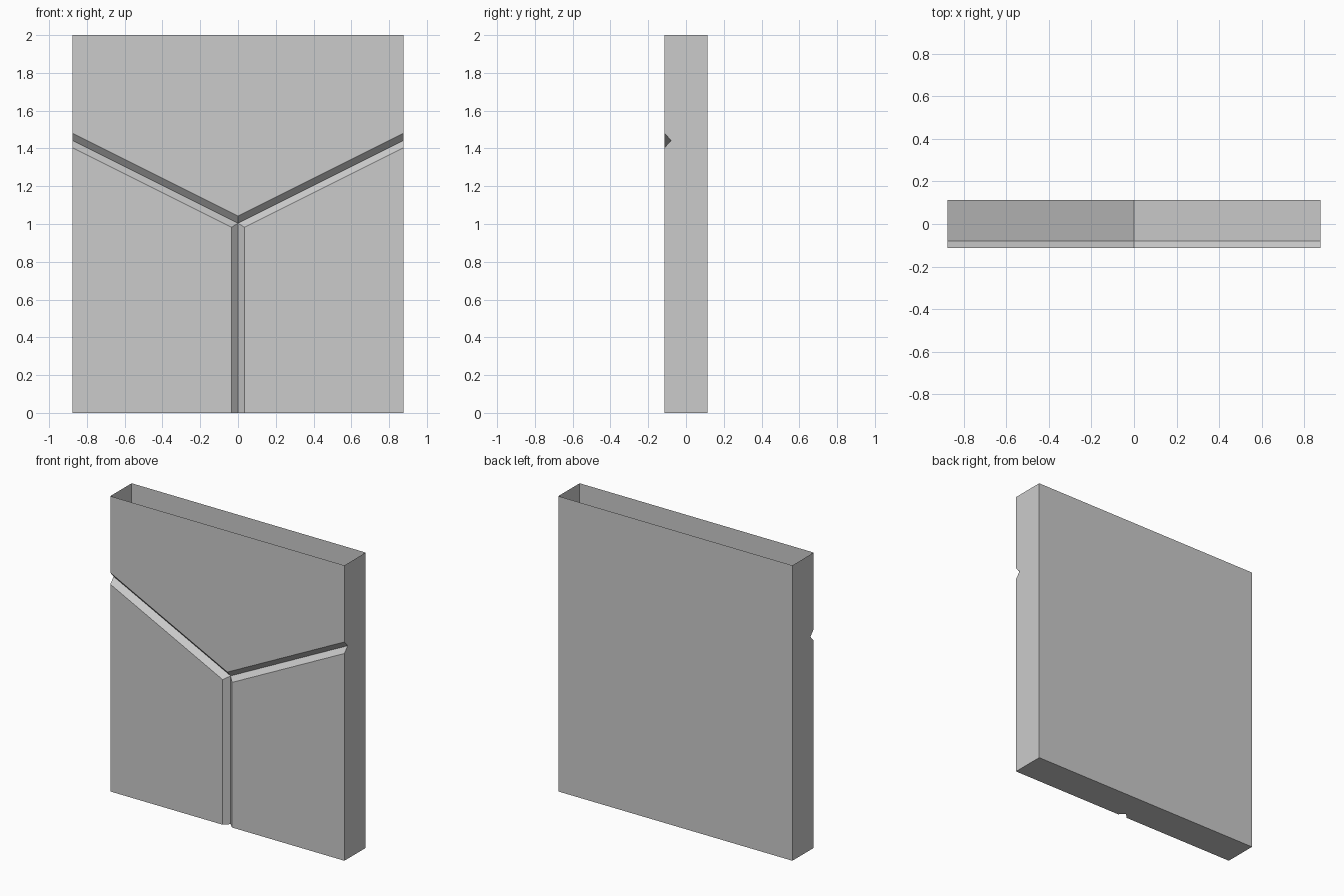
import bpy

if "Cube" in bpy.data.objects:
    bpy.data.objects.remove(bpy.data.objects["Cube"])

HALF_W, HEIGHT = 0.877, 2.0
FRONT, BACK = -0.114, 0.114
GROOVE_Y = FRONT + 0.035      # depth of the V groove
HALF_G = 0.035                # half width of the vertical groove
RISE = 0.039                  # half height of the sloping groove
CENTRE_Z, SLOPE = 1.004, 0.5


def seam(x, offset=0.0):
    """Height of the sloping joint at x."""
    return CENTRE_Z + SLOPE * x + offset


def stone(name, face, joint, skip):
    """Chamfered block: front outline lofted to the joint outline, then to the back.
    skip lists (band, edge) walls that stay open."""
    n = len(face)
    loops = [(face, FRONT), (joint, GROOVE_Y), (joint, BACK)]
    verts = [(x, y, z) for outline, y in loops for x, z in outline]
    faces = [list(range(n)), list(range(3 * n - 1, 2 * n - 1, -1))]
    for band in range(2):
        for i in range(n):
            if (band, i) not in skip:
                j = (i + 1) % n
                a, b = band * n, (band + 1) * n
                faces.append([a + i, b + i, b + j, a + j])
    mesh = bpy.data.meshes.new(name)
    mesh.from_pydata(verts, [], faces)
    mesh.update()
    obj = bpy.data.objects.new(name, mesh)
    bpy.context.collection.objects.link(obj)
    mod = obj.modifiers.new("mirror", 'MIRROR')
    mod.use_axis[0] = True
    mod.use_mirror_merge = True
    mod.merge_threshold = 0.0005


# lower pair of blocks: closed bottom, sloping top, shared middle left open
stone("lower_block",
      [(HALF_G, 0), (HALF_W, 0), (HALF_W, seam(HALF_W, -RISE)), (HALF_G, seam(HALF_G, -RISE))],
      [(0, 0), (HALF_W, 0), (HALF_W, seam(HALF_W)), (0, seam(0))],
      {(1, 3)})

# upper block: open at the top, its floor is the lower blocks' sloping top
stone("upper_block",
      [(0, seam(0, RISE)), (HALF_W, seam(HALF_W, RISE)), (HALF_W, HEIGHT), (0, HEIGHT)],
      [(0, seam(0)), (HALF_W, seam(HALF_W)), (HALF_W, HEIGHT), (0, HEIGHT)],
      {(0, 2), (1, 2), (0, 3), (1, 3), (1, 0)})
